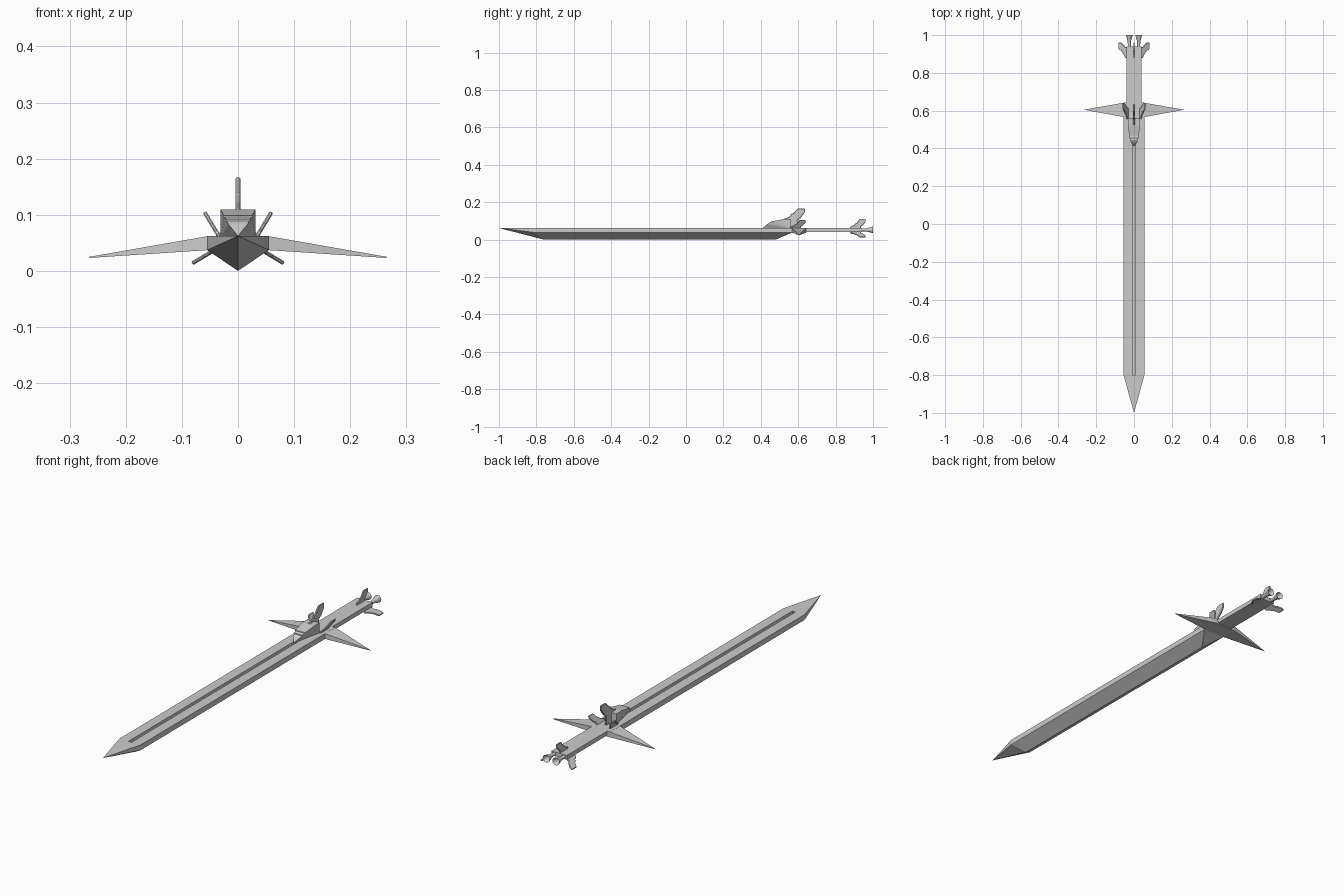
import bpy, bmesh, math
from mathutils import Matrix, Vector

if "Cube" in bpy.data.objects:
    bpy.data.objects.remove(bpy.data.objects["Cube"])


def finish(name, bm):
    bmesh.ops.recalc_face_normals(bm, faces=bm.faces)
    me = bpy.data.meshes.new(name)
    bm.to_mesh(me)
    bm.free()
    ob = bpy.data.objects.new(name, me)
    bpy.context.collection.objects.link(ob)
    return ob


def hull(name, pts, mirror=True):
    """Faceted convex solid; points with x > 0 are mirrored."""
    bm = bmesh.new()
    for x, y, z in pts:
        bm.verts.new((x, y, z))
        if mirror and x > 0:
            bm.verts.new((-x, y, z))
    res = bmesh.ops.convex_hull(bm, input=bm.verts)
    bmesh.ops.delete(bm, geom=list({g for g in res["geom_interior"] + res["geom_unused"]
                                    if isinstance(g, bmesh.types.BMVert)}), context='VERTS')
    bmesh.ops.dissolve_limit(bm, angle_limit=0.01, verts=bm.verts, edges=bm.edges)
    return finish(name, bm)


def box(name, x, y0, y1, z0, z1):
    return hull(name, [(x, y, z) for y in (y0, y1) for z in (z0, z1)])


def fin(name, profile, thick, root=(0, 0, 0), angle=0):
    """Plate from a (y, height) profile, tilted about the y axis, with chamfered rim."""
    bm = bmesh.new()
    f = bm.faces.new([bm.verts.new((-thick / 2, y, h)) for y, h in profile])
    ext = bmesh.ops.extrude_face_region(bm, geom=[f])
    bmesh.ops.translate(bm, vec=(thick, 0, 0),
                        verts=[v for v in ext["geom"] if isinstance(v, bmesh.types.BMVert)])
    bm.transform(Matrix.Translation(root) @ Matrix.Rotation(math.radians(angle), 4, 'Y'))
    ob = finish(name, bm)
    bev = ob.modifiers.new("chamfer", 'BEVEL')
    bev.width, bev.segments = thick * 0.3, 1
    return ob


TOP, SIDE = 0.062, 0.037

# blade-shaped main hull with V bottom
blade = hull("blade_hull", [
    (0, -1.0, TOP), (0.055, -0.8, TOP), (0.055, -0.8, SIDE), (0, -0.76, 0),
    (0, 0.48, 0), (0.055, 0.565, SIDE), (0.055, 0.565, TOP)])

# long groove along the deck
cutter = box("groove_cutter", 0.008, -0.8, 0.43, TOP - 0.016, TOP + 0.02)
cutter.hide_render = True
cutter.hide_viewport = True
cut = blade.modifiers.new("groove", 'BOOLEAN')
cut.operation, cut.object, cut.solver = 'DIFFERENCE', cutter, 'EXACT'

# crossguard block and its pointed wings
box("guard_block", 0.055, 0.562, 0.642, SIDE, TOP)
for side, s in (("right", 1), ("left", -1)):
    hull("guard_wing_" + side, [
        (s * x, y, z) for x, y, z in [
            (0.053, 0.566, TOP), (0.053, 0.642, TOP), (0.053, 0.566, SIDE),
            (0.053, 0.642, SIDE), (0.265, 0.605, 0.025), (0.265, 0.605, 0.023)]], False)

# handle boom
box("handle_boom", 0.04, 0.63, 0.94, 0.042, TOP)

# faceted bridge tower
hull("bridge_tower", [
    (0, 0.41, TOP), (0.017, 0.435, 0.083), (0.021, 0.448, 0.091), (0.025, 0.462, 0.098),
    (0.031, 0.52, 0.109), (0.031, 0.56, 0.109), (0.031, 0.56, TOP - 0.002)])
for i, (x, y, z) in enumerate([(0.0215, 0.448, 0.091), (0.0255, 0.462, 0.098)]):
    box(f"bridge_window_ledge_{i + 1}", x, y - 0.004, y + 0.01, z - 0.003, z + 0.001)

# tall tower fin
fin("tower_fin", [(0.50, 0.06), (0.52, 0.11), (0.553, 0.122), (0.563, 0.138), (0.572, 0.14),
                  (0.597, 0.167), (0.635, 0.167), (0.635, 0.146), (0.612, 0.115),
                  (0.597, 0.105), (0.597, 0.06)], 0.009)

# small swept fins: two on the guard, three around the tail
small = [(0, -0.005), (0, 0.008), (0.02, 0.016), (0.027, 0.025), (0.034, 0.027), (0.05, 0.05),
         (0.083, 0.05), (0.083, 0.036), (0.068, 0.016), (0.058, 0.01), (0.058, -0.005)]
for side, s in (("right", 1), ("left", -1)):
    fin("guard_fin_" + side, small, 0.007, (s * 0.034, 0.557, TOP), s * 31)
    fin("tail_fin_" + side, small, 0.007, (s * 0.039, 0.878, 0.039), s * 121)
fin("tail_fin_top", small, 0.007, (0, 0.878, TOP - 0.001))

# twin engine bells, open at the back
rings = [(0.93, 0.008), (0.955, 0.008), (0.972, 0.010), (1.0, 0.018), (0.997, 0.016), (0.972, 0.006)]
N = 12
for side, s in (("right", 1), ("left", -1)):
    bm = bmesh.new()
    loops = [[bm.verts.new((s * 0.025 + r * math.cos(2 * math.pi * k / N), y,
                            0.052 + r * math.sin(2 * math.pi * k / N))) for k in range(N)]
             for y, r in rings]
    for a, b in zip(loops, loops[1:]):
        for k in range(N):
            bm.faces.new((a[k], a[(k + 1) % N], b[(k + 1) % N], b[k]))
    bm.faces.new(loops[0])
    bm.faces.new(loops[-1])
    finish("engine_bell_" + side, bm)
